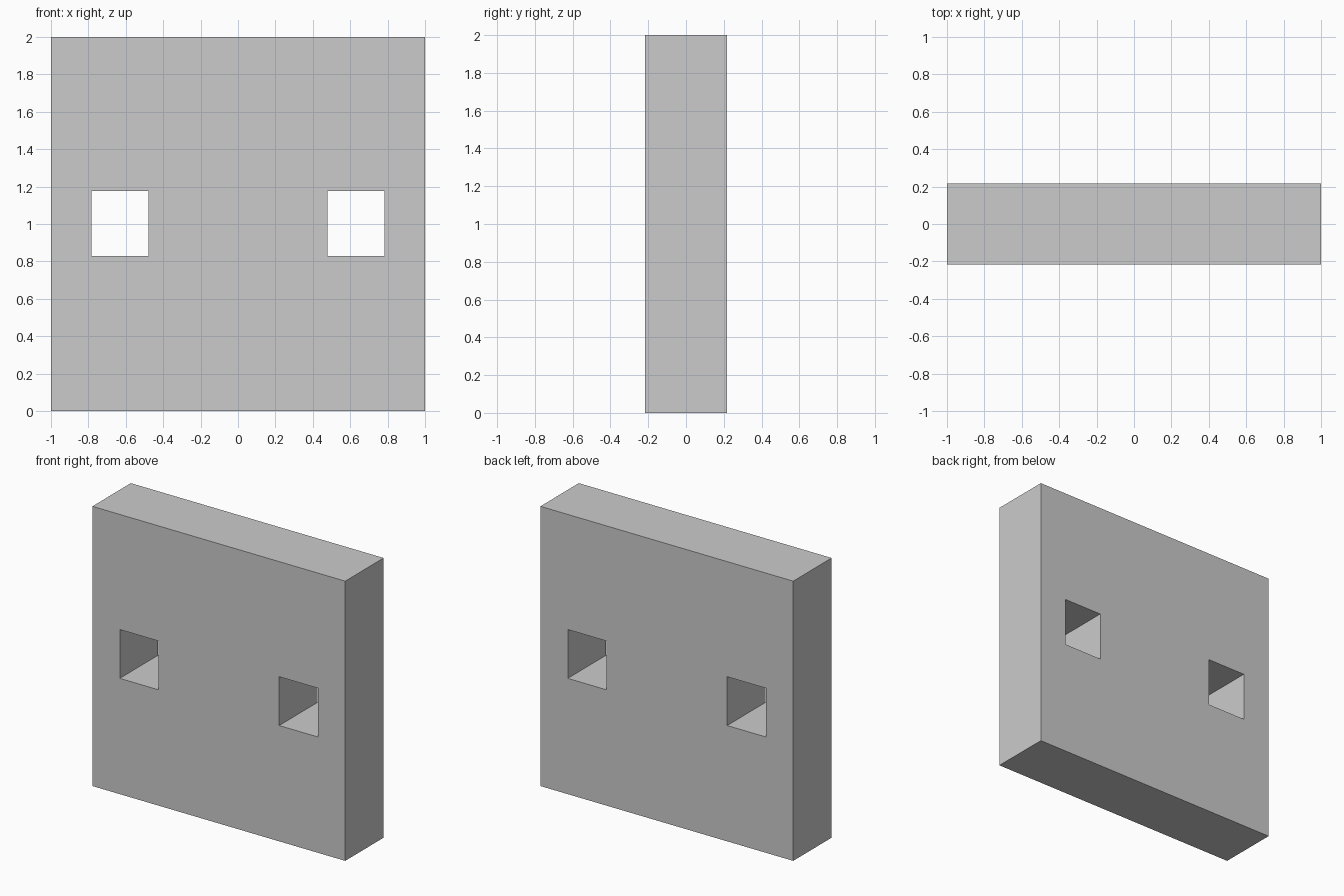
import bpy

if "Cube" in bpy.data.objects:
    bpy.data.objects.remove(bpy.data.objects["Cube"])


def box(name, x, y, z):
    """Axis-aligned box from (min, max) ranges."""
    lo, hi = zip(x, y, z)
    bpy.ops.mesh.primitive_cube_add(size=1, location=[(a + b) / 2 for a, b in zip(lo, hi)])
    ob = bpy.context.object
    ob.name = name
    ob.scale = [b - a for a, b in zip(lo, hi)]
    bpy.ops.object.transform_apply(location=False, rotation=False, scale=True)
    return ob


# Square slab
slab = box("slab", (-1, 1), (-0.217, 0.217), (0, 2))

# Two rectangular through-holes, mirrored about the centre
for side, label in ((-1, "left"), (1, "right")):
    x = sorted((side * 0.478, side * 0.783))
    cutter = box(label + "_hole_cutter", x, (-0.5, 0.5), (0.828, 1.177))
    cutter.hide_render = True
    cutter.display_type = 'WIRE'
    hole = slab.modifiers.new(label + "_hole", 'BOOLEAN')
    hole.operation = 'DIFFERENCE'
    hole.solver = 'EXACT'
    hole.object = cutter
